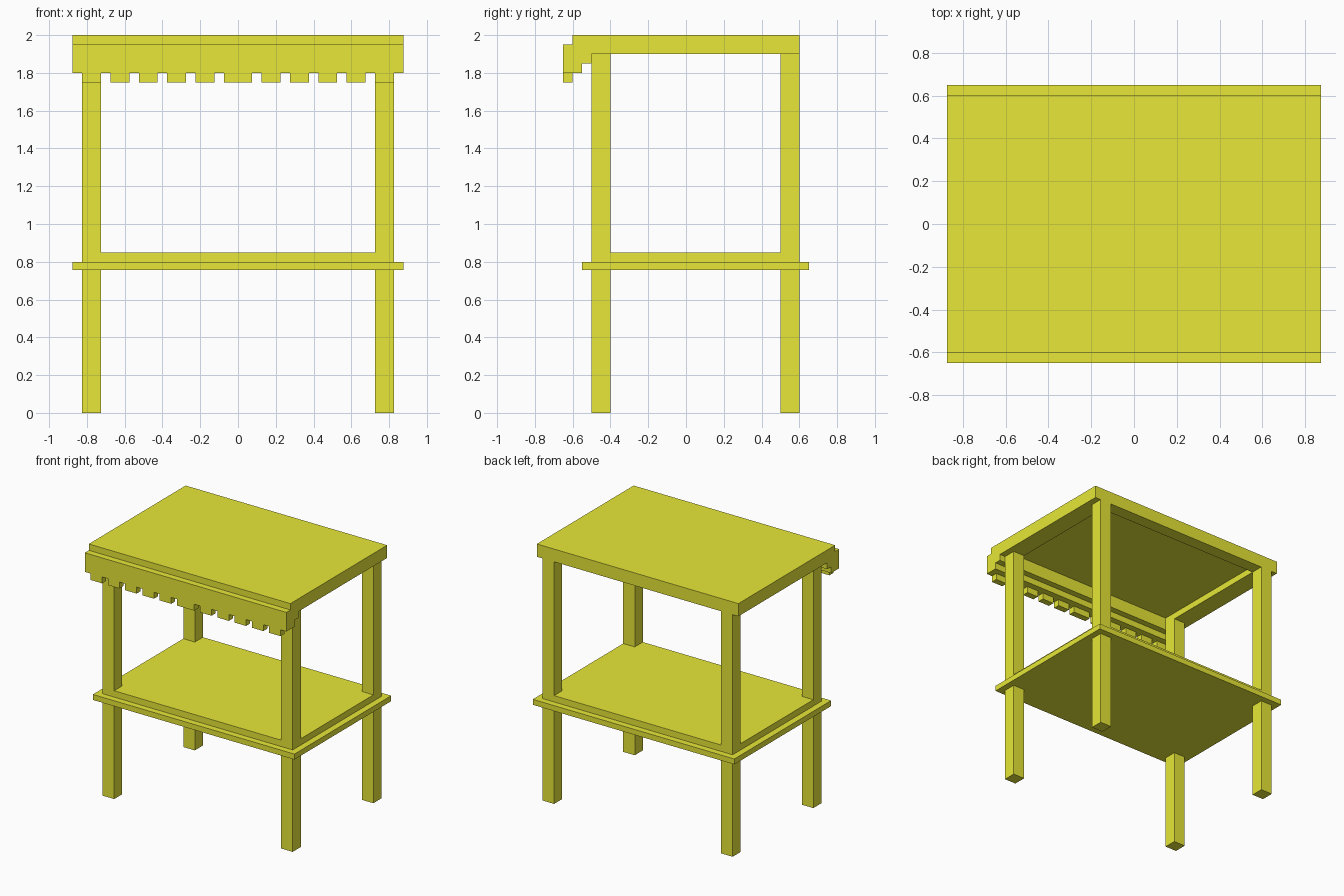
import bpy, bmesh

if "Cube" in bpy.data.objects:
    bpy.data.objects.remove(bpy.data.objects["Cube"])

paint = bpy.data.materials.new("yellow_paint")
paint.diffuse_color = (0.8, 0.8, 0.04, 1)
paint.use_nodes = True
paint.node_tree.nodes["Principled BSDF"].inputs["Base Color"].default_value = paint.diffuse_color


def extrude_x(name, profile, x0, x1):
    """Solid made by sweeping a (y, z) outline from x0 to x1."""
    bm = bmesh.new()
    face = bm.faces.new([bm.verts.new((x0, y, z)) for y, z in profile])
    new = bmesh.ops.extrude_face_region(bm, geom=[face])["geom"]
    verts = [v for v in new if isinstance(v, bmesh.types.BMVert)]
    bmesh.ops.translate(bm, verts=verts, vec=(x1 - x0, 0, 0))
    bmesh.ops.recalc_face_normals(bm, faces=bm.faces[:])
    mesh = bpy.data.meshes.new(name)
    bm.to_mesh(mesh)
    bm.free()
    mesh.materials.append(paint)
    obj = bpy.data.objects.new(name, mesh)
    bpy.context.collection.objects.link(obj)
    return obj


def box(name, x, y, z):
    return extrude_x(name, [(y[0], z[0]), (y[1], z[0]), (y[1], z[1]), (y[0], z[1])], *x)


def mirror_x(obj):
    mod = obj.modifiers.new("Mirror", "MIRROR")
    mod.use_bisect_axis[0] = False
    return obj


W = 0.875   # half width of counter and roof

# Counter: overhanging board with a thinner-footprint slab on top
box("counter_board", (-W, W), (-0.55, 0.65), (0.757, 0.80))
box("counter_slab", (-0.825, 0.825), (-0.5, 0.6), (0.80, 0.85))

# Legs below the counter and posts above it
for side, y in (("front", (-0.5, -0.4)), ("back", (0.5, 0.6))):
    mirror_x(box(side + "_legs", (0.725, 0.825), y, (0, 0.757)))
    mirror_x(box(side + "_posts", (0.725, 0.825), y, (0.85, 1.90)))

# Roof panel with side and back beams under it
box("roof_panel", (-W, W), (-0.6, 0.6), (1.95, 2.0))
mirror_x(box("roof_side_beams", (0.725, W), (-0.5, 0.6), (1.90, 1.95)))
box("roof_back_beam", (-0.725, 0.725), (0.5, 0.6), (1.90, 1.95))

# Stepped front valance
extrude_x("valance", [(-0.65, 1.95), (-0.65, 1.80), (-0.55, 1.80),
                      (-0.55, 1.85), (-0.5, 1.85), (-0.5, 1.95)], -W, W)

# Hanging teeth: one wide centre tooth, five narrower per side
box("valance_tooth_centre", (-0.075, 0.075), (-0.65, -0.6), (1.75, 1.80))
for i in range(5):
    x = 0.125 + 0.15 * i
    mirror_x(box(f"valance_teeth_{i + 1}", (x, x + 0.1), (-0.65, -0.6), (1.75, 1.80)))
